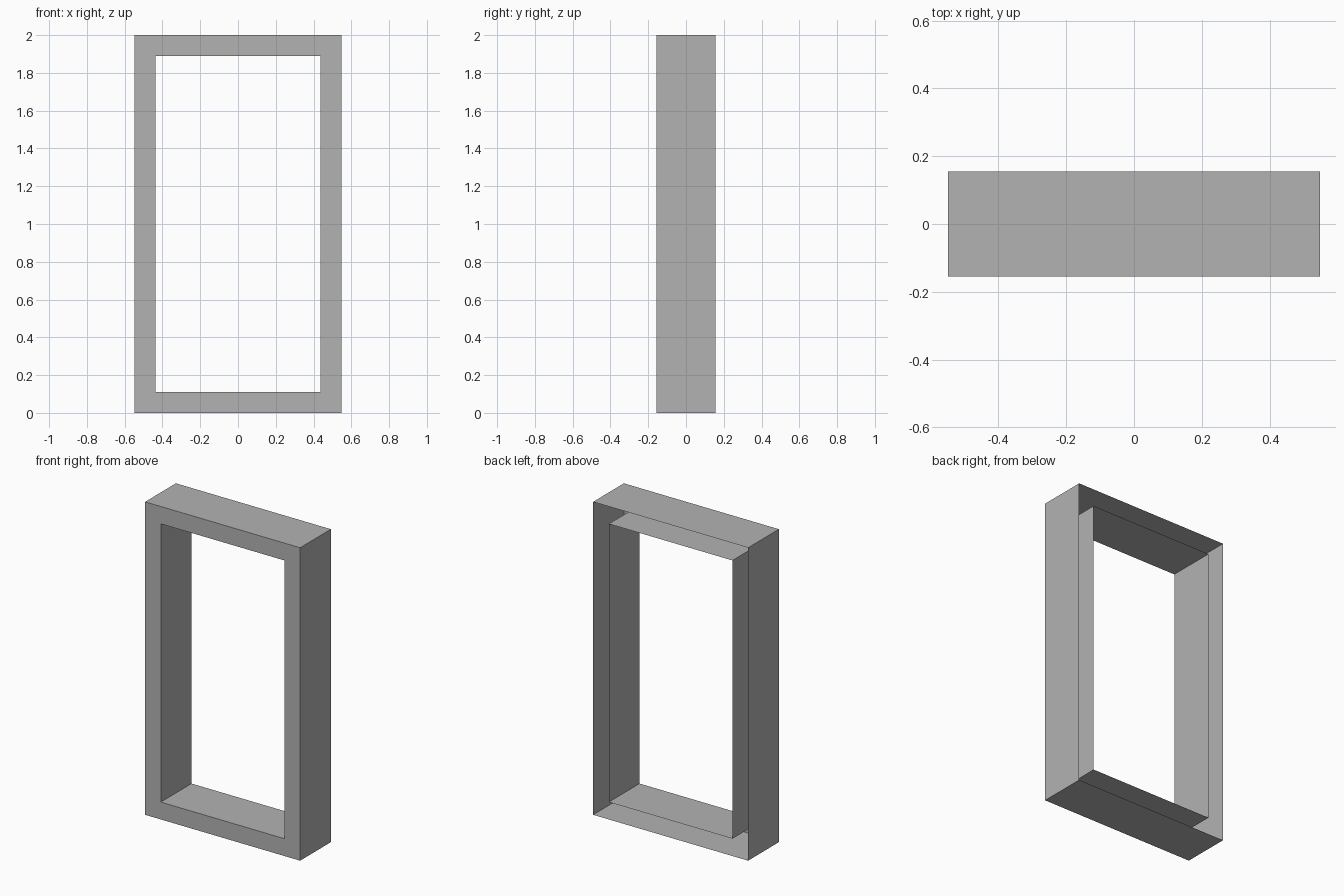
import bpy
import bmesh

cube = bpy.data.objects.get("Cube")
if cube:
    bpy.data.objects.remove(cube, do_unlink=True)

HALF_WIDTH, HALF_DEPTH, HEIGHT, BORDER = 0.548, 0.155, 2.0, 0.111

# Single flat colour
grey = bpy.data.materials.new("plain grey")
grey.use_nodes = True
colour = (0.45, 0.45, 0.45, 1)
grey.diffuse_color = colour
grey.node_tree.nodes["Principled BSDF"].inputs["Base Color"].default_value = colour

bm = bmesh.new()


def rectangle_loop(inset, y):
    """Four corners of the upright rectangle, counter-clockwise from the front."""
    x, low, high = HALF_WIDTH - inset, inset, HEIGHT - inset
    corners = ((-x, low), (x, low), (x, high), (-x, high))
    return [bm.verts.new((cx, y, cz)) for cx, cz in corners]


# Channel section: outer wall, front rim, inner sleeve, open at the back
section = ((0, HALF_DEPTH), (0, -HALF_DEPTH), (BORDER, -HALF_DEPTH), (BORDER, HALF_DEPTH))
loops = [rectangle_loop(inset, y) for inset, y in section]
for a, b in zip(loops, loops[1:]):
    for i in range(4):
        j = (i + 1) % 4
        bm.faces.new((a[i], a[j], b[j], b[i]))

mesh = bpy.data.meshes.new("open_back_frame")
bm.to_mesh(mesh)
bm.free()
mesh.materials.append(grey)
frame = bpy.data.objects.new("open_back_frame", mesh)
bpy.context.collection.objects.link(frame)
